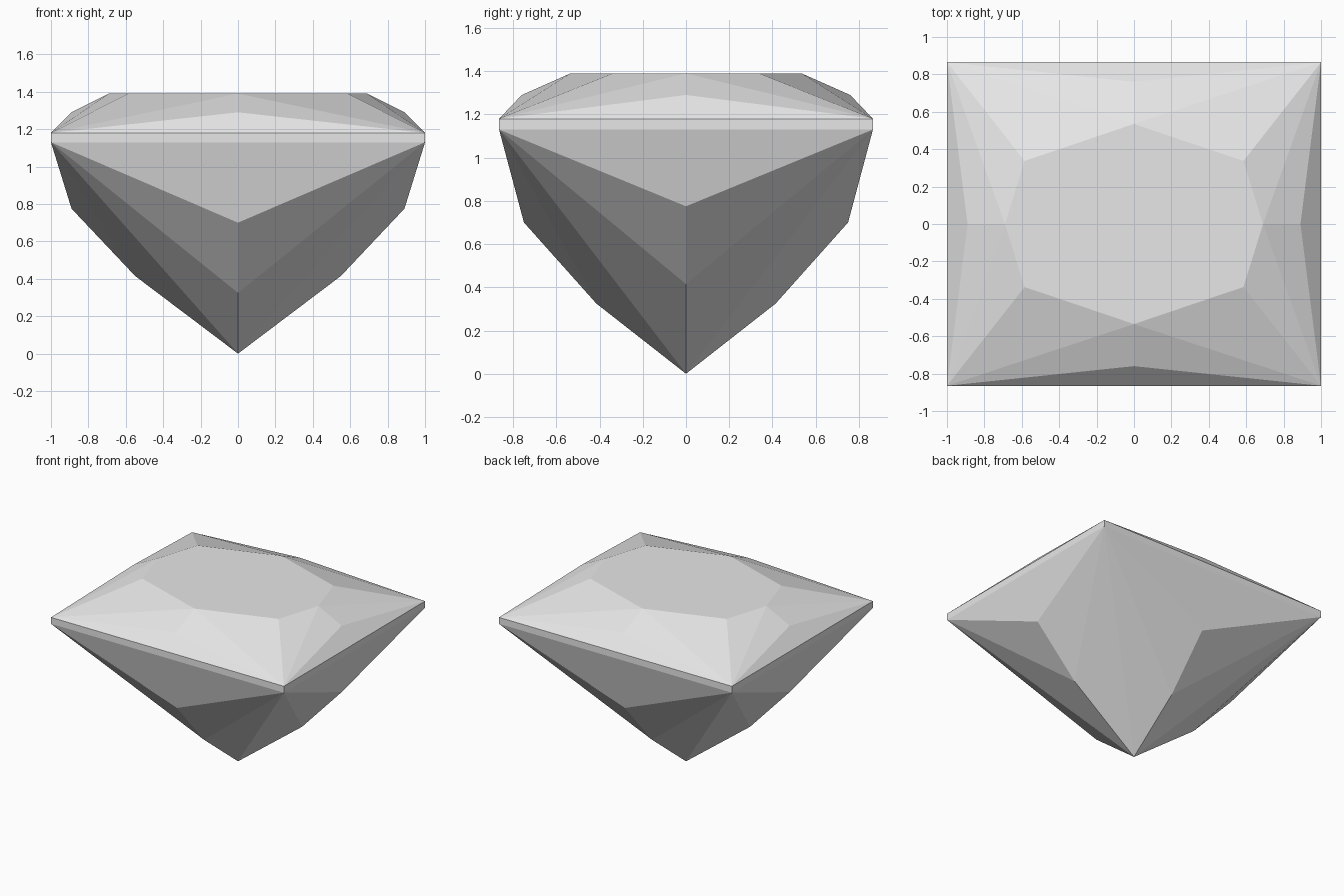
import bpy
import bmesh

# Remove the default cube
if "Cube" in bpy.data.objects:
    bpy.data.objects.remove(bpy.data.objects["Cube"], do_unlink=True)

# One stone-grey material
stone = bpy.data.materials.new("stone_grey")
stone.use_nodes = True
grey = (0.8, 0.8, 0.8, 1.0)
stone.diffuse_color = grey
stone.node_tree.nodes["Principled BSDF"].inputs["Base Color"].default_value = grey

CORNERS = [(1, -1), (1, 1), (-1, 1), (-1, -1)]   # counter-clockwise
SIDES = [(1, 0), (0, 1), (-1, 0), (0, -1)]       # side i joins corner i and i + 1

bm = bmesh.new()


def corner_ring(x, y, z):
    return [bm.verts.new((sx * x, sy * y, z)) for sx, sy in CORNERS]


def side_ring(x, x_height, y, y_height):
    """Mid-side points, with separate heights on the x and y sides."""
    return [bm.verts.new((sx * x, sy * y, x_height if sx else y_height))
            for sx, sy in SIDES]


# Rings from the table down to the point
table_corner = corner_ring(0.585, 0.337, 1.39)
table_side = side_ring(0.69, 1.39, 0.535, 1.39)
crown_side = side_ring(0.89, 1.29, 0.76, 1.29)
girdle_top = corner_ring(1.0, 0.865, 1.18)
girdle_bottom = corner_ring(1.0, 0.865, 1.13)
upper_pavilion = side_ring(0.89, 0.775, 0.75, 0.70)
lower_pavilion = side_ring(0.55, 0.415, 0.415, 0.325)
point = bm.verts.new((0, 0, 0))

# Flat table on top
bm.faces.new([v for pair in zip(table_corner, table_side) for v in pair])

for i in range(4):
    j = (i + 1) % 4
    # Crown and girdle band
    bm.faces.new((girdle_top[i], girdle_top[j], crown_side[i]))
    bm.faces.new((girdle_bottom[i], girdle_bottom[j], girdle_top[j], girdle_top[i]))
    # Pavilion facet under the girdle
    bm.faces.new((girdle_bottom[j], girdle_bottom[i], upper_pavilion[i]))
    # Facets fanning out from each corner
    for k in (i, j):
        bm.faces.new((girdle_top[k], crown_side[i], table_side[i]))
        bm.faces.new((girdle_top[k], table_side[i], table_corner[k]))
        bm.faces.new((girdle_bottom[k], upper_pavilion[i], lower_pavilion[i]))
        bm.faces.new((girdle_bottom[k], lower_pavilion[i], point))

bmesh.ops.recalc_face_normals(bm, faces=bm.faces[:])

# Finished cut stone
mesh = bpy.data.meshes.new("cut_gem")
bm.to_mesh(mesh)
bm.free()
mesh.materials.append(stone)
gem = bpy.data.objects.new("cut_gem", mesh)
bpy.context.collection.objects.link(gem)
